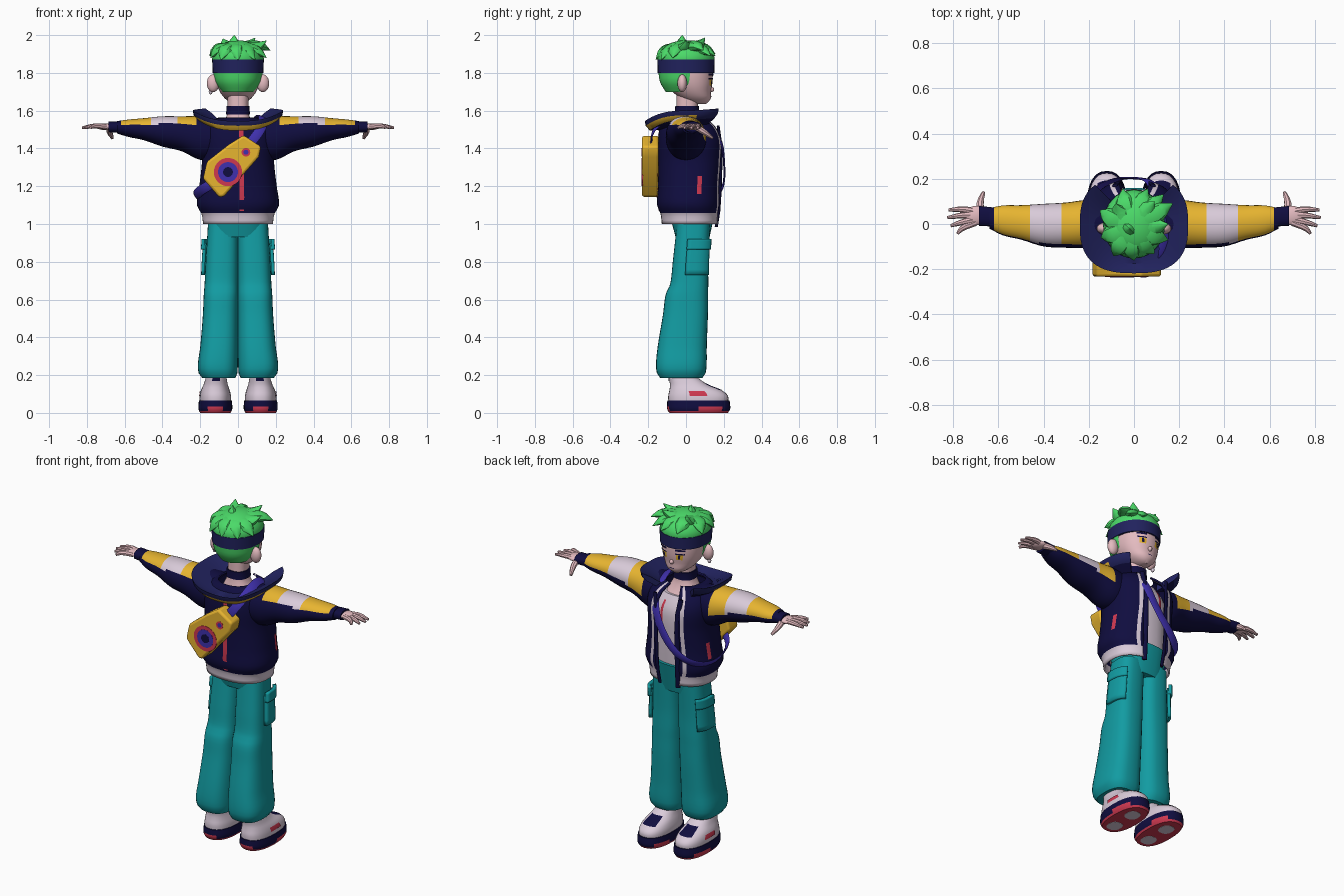
import bpy, bmesh, math
from mathutils import Vector as V

cube = bpy.data.objects.get("Cube")
if cube:
    bpy.data.objects.remove(cube)

def mat(name, r, g, b):
    m = bpy.data.materials.new(name)
    m.use_nodes = True
    m.diffuse_color = (r, g, b, 1)
    m.node_tree.nodes["Principled BSDF"].inputs["Base Color"].default_value = (r, g, b, 1)
    return m

SKIN, WHITE, YELLOW, GREEN, TEAL, NAVY, BAND, RED, PURPLE = range(9)
MATS = [mat("skin", .78, .5, .53), mat("pale_lavender", .7, .6, .7), mat("yellow", .8, .46, .03),
        mat("hair_green", .07, .7, .14), mat("teal", .006, .33, .36), mat("dark_navy", .005, .004, .05),
        mat("navy", .015, .016, .11), mat("red", .62, .04, .08), mat("purple", .05, .03, .42)]

def finish(name, bm, angle=40):
    bmesh.ops.recalc_face_normals(bm, faces=bm.faces[:])
    me = bpy.data.meshes.new(name)
    bm.to_mesh(me)
    bm.free()
    ob = bpy.data.objects.new(name, me)
    bpy.context.collection.objects.link(ob)
    for m in MATS:
        me.materials.append(m)
    bpy.ops.object.select_all(action='DESELECT')
    ob.select_set(True)
    bpy.context.view_layer.objects.active = ob
    bpy.ops.object.shade_smooth_by_angle(angle=math.radians(angle))
    return ob

def skin(name, rings, colour, closed=True, cap=True, rule=None):
    """Join rings of points into one surface; rule(i, j, centre) picks face colours."""
    bm = bmesh.new()
    vs = [[bm.verts.new(p) for p in r] for r in rings]
    n = len(vs[0])
    for i in range(len(vs) - 1):
        for j in range(n if closed else n - 1):
            k = (j + 1) % n
            f = bm.faces.new((vs[i][j], vs[i][k], vs[i + 1][k], vs[i + 1][j]))
            f.material_index = rule(i, j, f.calc_center_median()) if rule else colour
    if cap:
        for r in (vs[0], vs[-1]):
            bm.faces.new(r).material_index = rule(0, 0, r[0].co) if rule else colour
    return finish(name, bm)

def at(secs, t):
    """Smoothly interpolate the section (t, cu, cv, ru, rv) at t."""
    i = max(k for k in range(len(secs) - 1) if k == 0 or secs[k][0] <= t)
    a, b = secs[i], secs[i + 1]
    f, h = (t - a[0]) / (b[0] - a[0]), b[0] - a[0]
    def slope(k, c):
        lo, hi = secs[max(k - 1, 0)], secs[min(k + 1, len(secs) - 1)]
        return (hi[c] - lo[c]) / (hi[0] - lo[0])
    return [a[c] * (1 + 2 * f) * (1 - f) ** 2 + b[c] * f * f * (3 - 2 * f)
            + h * (slope(i, c) * f * (1 - f) ** 2 - slope(i + 1, c) * f * f * (1 - f)) for c in range(1, 5)]

def loft(name, secs, colour, steps=16, t=None, arc=None, n=32, p=2.4, grow=0, axis='z', s=1, cap=True, rule=None):
    t0, t1 = t or (secs[0][0], secs[-1][0])
    a0, a1 = arc or (0, 360)
    rings = []
    for i in range(steps + 1):
        h = t0 + (t1 - t0) * i / steps
        cu, cv, ru, rv = at(secs, h)
        ring = []
        for j in range(n if not arc else n + 1):
            a = math.radians(a0 + (a1 - a0) * j / n)
            c, d = math.cos(a), math.sin(a)
            u = cu + (ru + grow) * math.copysign(abs(c) ** (2 / p), c)
            v = cv + (rv + grow) * math.copysign(abs(d) ** (2 / p), d)
            ring.append((s * u, v, h) if axis == 'z' else (s * h, u, v))
        rings.append(ring)
    return skin(name, rings, colour, not arc, cap and not arc, rule)

def patch(name, secs, colour, t, arc, s=1, grow=.004, p=2.4):
    return loft(name, secs, colour, 6, t, arc, 8, p, grow, s=s)

def tube(name, pts, widths, colour, thick=1, hub=(0, .02, 1.3), n=8, smooth=1):
    """Sweep an oval along a path; the flat side faces away from the hub."""
    pts = [V(q) for q in pts]
    for _ in range(smooth):
        new, nw = [pts[0]], [widths[0]]
        for i in range(len(pts) - 1):
            for f in (.25, .75):
                new.append(pts[i].lerp(pts[i + 1], f))
                nw.append(widths[i] * (1 - f) + widths[i + 1] * f)
        pts, widths = new + [pts[-1]], nw + [widths[-1]]
    rings = []
    for i, q in enumerate(pts):
        d = (pts[min(i + 1, len(pts) - 1)] - pts[max(i - 1, 0)]).normalized()
        side = d.cross(q - V(hub)).normalized()
        out = side.cross(d)
        rings.append([q + widths[i] * (side * math.cos(2 * math.pi * j / n)
                      + out * thick * math.sin(2 * math.pi * j / n)) for j in range(n)])
    return skin(name, rings, colour)

def ball(name, loc, size, colour):
    bm = bmesh.new()
    bmesh.ops.create_uvsphere(bm, u_segments=20, v_segments=12, radius=1)
    for v in bm.verts:
        v.co = V(loc) + V(v.co[k] * size[k] for k in range(3))
    for f in bm.faces:
        f.material_index = colour
    return finish(name, bm)

def slab(name, outline, y0, y1, colour, bevel=0):
    ob = skin(name, [[(x, y, z) for x, z in outline] for y in (y0, y1)], colour)
    if bevel:
        b = ob.modifiers.new("soft_edges", 'BEVEL')
        b.width, b.segments = bevel, 3
    return ob

def disc(x, z, r):
    return [(x + r * math.cos(a * math.pi / 12), z + r * math.sin(a * math.pi / 12)) for a in range(24)]

# Head, face and ears
head = [(1.635, 0, .07, .025, .035), (1.66, 0, .055, .065, .075), (1.70, 0, .03, .096, .102),
        (1.75, 0, .01, .115, .13), (1.82, 0, 0, .122, .14), (1.9, 0, 0, .11, .12)]
loft("head", head, SKIN, 18, p=2.2)
neck = [(1.46, 0, .03, .11, .1), (1.52, 0, .01, .085, .075), (1.58, 0, .005, .058, .058), (1.7, 0, .01, .056, .06)]
loft("neck", neck, SKIN)
loft("choker", neck, NAVY, 4, (1.58, 1.625), grow=.006)
ball("nose", (0, .133, 1.712), (.012, .016, .014), SKIN)
patch("mouth", head, NAVY, (1.673, 1.677), (82, 98), p=2.2)
for s, side in ((1, "left"), (-1, "right")):
    ball(side + "_ear", (s * .132, -.02, 1.745), (.033, .025, .047), SKIN)
    patch(side + "_eye", head, YELLOW, (1.733, 1.765), (58, 77), s, .003, 2.2)
    patch(side + "_pupil", head, NAVY, (1.738, 1.762), (65, 71), s, .005, 2.2)
    patch(side + "_eyelash", head, NAVY, (1.765, 1.772), (53, 79), s, .005, 2.2)
    patch(side + "_brow", head, NAVY, (1.785, 1.796), (52, 79), s, .005, 2.2)
ball("earring", (-.145, -.015, 1.7), (.01, .01, .014), WHITE)

# Hair and headband
loft("headband", [(1.8, 0, 0, .134, .15), (1.87, 0, 0, .137, .152)], BAND, 2, p=2.1)
loft("back_hair", [(1.70, 0, -.02, .082, .088), (1.75, 0, -.005, .12, .132), (1.81, 0, 0, .131, .147)],
     GREEN, 6, arc=(172, 368), p=2.1)
ball("hair_cap", (0, 0, 1.875), (.137, .152, .098), GREEN)
tips = [(.17, .09, 1.92), (.15, .0, 1.97), (.06, .155, 1.89), (-.05, .155, 1.9), (.13, .13, 1.89),
        (-.02, -.02, 2), (-.15, .06, 1.89), (-.145, -.06, 1.88), (0, -.16, 1.87), (.09, -.13, 1.87),
        (-.09, -.14, 1.87), (.09, .1, 1.985), (-.08, .09, 1.98), (.15, -.07, 1.88)]
for i, tip in enumerate(tips):
    tip = V(tip)
    base = V((tip.x * .25 - .02, tip.y * .25 - .02, 1.925))
    mid = base.lerp(tip, .6) + V((0, 0, .025 if tip.z < 1.95 else -.02))
    tube("hair_lock_%d" % (i + 1), [base, mid, tip], [.05, .045, .002], GREEN, .7, (0, 0, 1.8), smooth=2)

# Shirt and jacket body
shirt = [(1.04, 0, .02, .15, .12), (1.25, 0, .025, .15, .125), (1.42, 0, .03, .15, .12), (1.5, 0, .02, .11, .09)]
loft("shirt", shirt, WHITE)
for s, side in ((1, "left"), (-1, "right")):
    patch(side + "_shirt_stripe", shirt, RED, (1.34, 1.47), (70, 76), s)
jacket = [(1.0, 0, .022, .18, .145), (1.055, 0, .02, .188, .15), (1.1, 0, .015, .212, .163), (1.2, 0, .017, .2, .16),
          (1.33, 0, .022, .186, .164), (1.45, 0, .022, .19, .165), (1.52, 0, .01, .165, .14), (1.56, 0, 0, .1, .1)]
def jacket_rule(i, j, c):
    return WHITE if c.z < 1.05 or j in (1, 46) else NAVY
shell = loft("jacket", jacket, NAVY, 28, arc=(106, 434), n=48, rule=jacket_rule)
shell.modifiers.new("thickness", 'SOLIDIFY').thickness = .01
shell.modifiers["thickness"].offset = 0
patch("back_stripe", jacket, RED, (1.07, 1.5), (271, 276), grow=.008)

# Wide folded collar, open at the front
rings = []
for i in range(37):
    a = math.radians(130 + 280 * i / 36)
    c, d = math.cos(a), math.sin(a)
    x = .24 * math.copysign(abs(c) ** .75, c)
    y = .215 * math.copysign(abs(d) ** .75, d) - .003
    z = 1.6 - .055 * max(0, -d) ** 2 + .015 * max(0, d)
    rings.append([(x * k, y * k, h) for k, h in ((.5, 1.535), (.8, z - .025), (1, z), (.98, z - .025),
                                               (.88, z - .05), (.5, 1.5))])
loft_rule = lambda i, j, c: YELLOW if j == 3 and c.y < .05 else (NAVY if j > 3 else BAND)
skin("collar", rings, BAND, rule=loft_rule)

# Sleeves, cuffs and hands
sleeve = [(.1, 0, 1.45, .1, .1), (.2, 0, 1.455, .107, .115), (.3, -.005, 1.478, .1, .092), (.4, -.005, 1.49, .094, .08),
          (.5, .007, 1.502, .076, .058), (.58, .016, 1.507, .066, .046), (.64, .025, 1.512, .045, .033)]
def sleeve_rule(i, j, c):
    _, cv, _, rv = at(sleeve, abs(c.x))
    top = (c.z - cv) / rv + .3 * c.y / .09
    if top < .2 or abs(c.x) < .22 or abs(c.x) > .62:
        return NAVY
    return WHITE if .32 < abs(c.x) < .46 else YELLOW
fingers = [("index", .07, .82, .062), ("middle", .05, .825, .028), ("ring", .025, .81, -.008), ("little", .008, .78, -.042)]
for s, side in ((1, "left"), (-1, "right")):
    loft(side + "_sleeve", sleeve, NAVY, 27, axis='x', s=s, p=2.1, rule=sleeve_rule)
    loft(side + "_cuff", [(.61, .03, 1.512, .042, .03), (.685, .036, 1.514, .044, .028)], NAVY, 2, axis='x', s=s)
    ball(side + "_palm", (s * .7, .037, 1.515), (.05, .043, .018), SKIN)
    for name, y0, x1, y1 in fingers:
        tube(side + "_" + name + "_finger", [(s * .7, y0 * .8, 1.515), (s * .76, (y0 + y1) / 2, 1.52),
             (s * x1, y1, 1.51)], [.015, .014, .007], SKIN, hub=(0, 0, 0))
    tube(side + "_thumb", [(s * .68, .06, 1.51), (s * .68, .1, 1.485), (s * .665, .14, 1.455)],
         [.018, .016, .008], SKIN, hub=(0, 0, 0))
    patch(side + "_side_tab", jacket, RED, (1.16, 1.255), (11, 19), s, .008)
    tube(side + "_zip_edge", [(s * .06, .16, .985), (s * .068, .178, 1.1), (s * .068, .187, 1.4), (s * .085, .17, 1.52)],
         [.014] * 4, NAVY, .5)

# Trousers with side pockets
loft("waistband", [(.93, 0, .035, .145, .09), (1.1, 0, .03, .155, .13)], TEAL, 4)
leg = [(.185, .102, -.025, .088, .112), (.2, .105, -.025, .1, .126), (.25, .107, -.025, .106, .134),
       (.35, .1, -.02, .1, .13), (.52, .093, -.003, .093, .119), (.63, .09, .005, .091, .112), (.68, .088, .017, .089, .101),
       (.8, .085, .024, .086, .094), (1.0, .079, .04, .08, .088)]
for s, side in ((1, "left"), (-1, "right")):
    loft(side + "_trouser_leg", leg, TEAL, 32, s=s, p=2.7)
    for name, t, g in (("pocket", (.73, .9), .012), ("pocket_flap", (.865, .92), .02)):
        ob = patch(side + "_" + name, leg, TEAL, t, (-8, 55), s, g, 2.7)
        ob.modifiers.new("depth", 'SOLIDIFY').thickness = .018
        ob.modifiers["depth"].offset = 0

# Shoes and ankles
upper = [(.05, .12, .065, .083, .158), (.09, .12, .064, .083, .158), (.12, .12, .05, .076, .138),
         (.15, .118, .015, .064, .1), (.2, .115, -.025, .052, .07)]
sole = [(0, .12, .067, .08, .155), (.02, .12, .067, .09, .167), (.065, .12, .066, .087, .165)]
for s, side in ((1, "left"), (-1, "right")):
    loft(side + "_ankle", [(.15, .115, -.025, .045, .05), (.28, .11, -.025, .045, .05)], WHITE, 2, s=s)
    loft(side + "_shoe", upper, WHITE, s=s)
    def sole_rule(i, j, c):
        return RED if c.z < .012 or (c.z < .035 and j % 11 < 4) else NAVY
    loft(side + "_sole", sole, NAVY, 6, s=s, rule=sole_rule)
    for y in (-.02, .13):
        loft(side + "_tread", [(-.001, .12, y, .04, .045), (.004, .12, y, .04, .045)], WHITE, 1, s=s)
    patch(side + "_laces", upper, NAVY, (.12, .155), (62, 118), s)
    patch(side + "_shoe_mark", upper, RED, (.09, .115), (-12, 14), s)
    patch(side + "_heel_tab", upper, NAVY, (.17, .195), (255, 285), s)

# Back bag with round badges, and its strap
slab("bag", [(-.185, 1.24), (-.165, 1.33), (-.05, 1.42), (.03, 1.47), (.122, 1.41), (.11, 1.355), (-.075, 1.145),
             (-.1, 1.142)], -.233, -.145, YELLOW, .015)
for i, (x, z, r, c) in enumerate([(-.053, 1.275, .075, RED), (-.053, 1.275, .053, PURPLE), (-.053, 1.275, .026, NAVY),
                                  (.042, 1.38, .023, RED), (.042, 1.38, .013, PURPLE)]):
    slab("badge_%d" % (i + 1), disc(x, z, r), -.234 - .0008 * (i % 3 + 1), -.228, c)
path = [(.04, -.18, 1.4), (.1, -.185, 1.47), (.135, -.15, 1.53), (.13, -.03, 1.575), (.1, .1, 1.55), (.08, .19, 1.45),
        (.01, .205, 1.3), (-.09, .2, 1.19), (-.19, .14, 1.14), (-.23, .02, 1.14), (-.2, -.13, 1.18), (-.1, -.18, 1.23)]
tube("strap", path, [.026] * len(path), PURPLE, .2, smooth=2)
